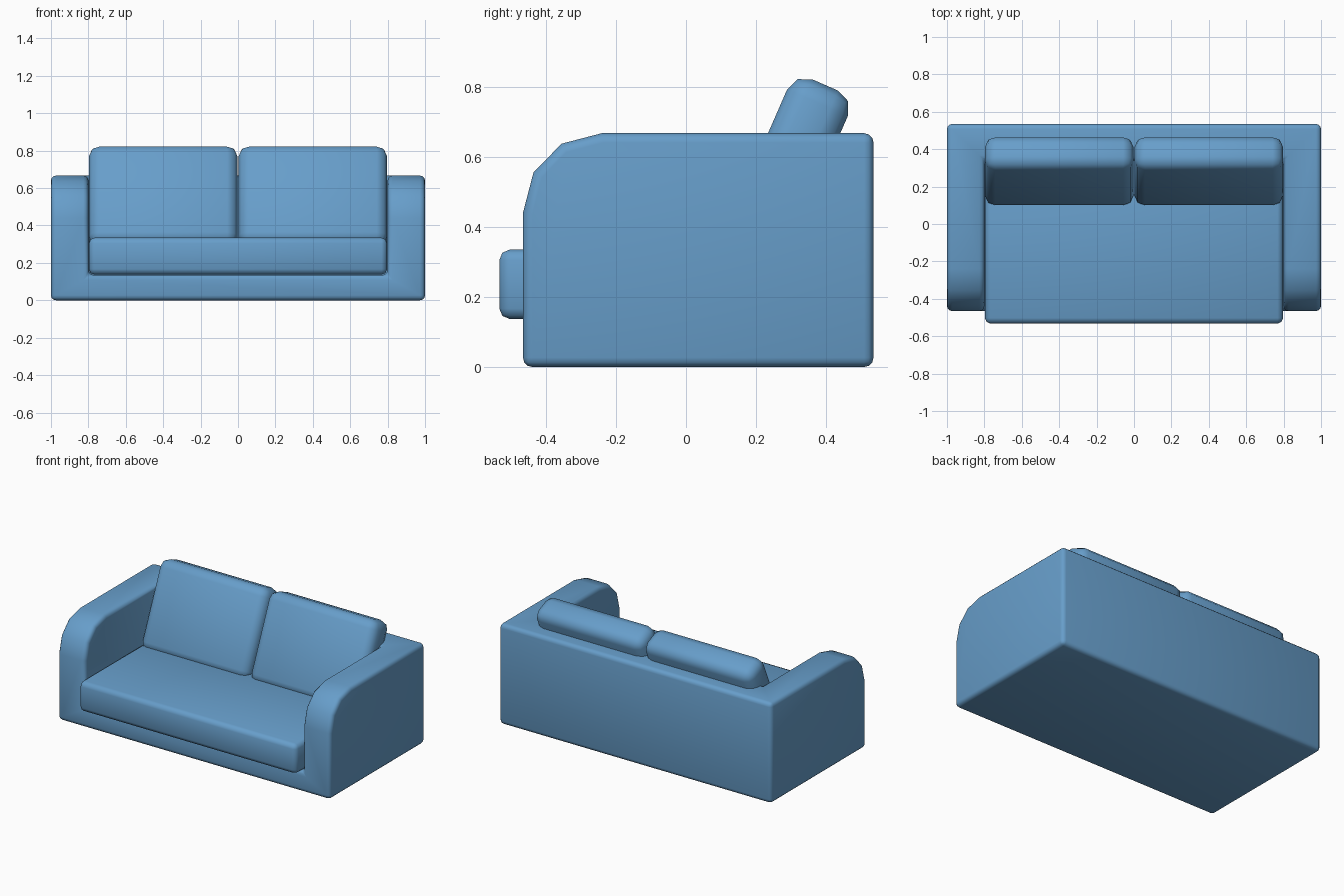
import bpy, bmesh, math

if "Cube" in bpy.data.objects:
    bpy.data.objects.remove(bpy.data.objects["Cube"])

fabric = bpy.data.materials.new("blue fabric")
fabric.diffuse_color = (0.135, 0.34, 0.59, 1)
fabric.use_nodes = True
fabric.node_tree.nodes["Principled BSDF"].inputs["Base Color"].default_value = fabric.diffuse_color


def make_object(name, bm):
    bmesh.ops.recalc_face_normals(bm, faces=bm.faces)
    mesh = bpy.data.meshes.new(name)
    bm.to_mesh(mesh)
    bm.free()
    mesh.materials.append(fabric)
    obj = bpy.data.objects.new(name, mesh)
    bpy.context.collection.objects.link(obj)
    return obj


def box(name, center, size, tilt=0):
    bm = bmesh.new()
    bmesh.ops.create_cube(bm, size=1)
    bmesh.ops.scale(bm, vec=size, verts=bm.verts)
    obj = make_object(name, bm)
    obj.location = center
    obj.rotation_euler.x = math.radians(tilt)
    return obj


def activate(obj):
    bpy.ops.object.select_all(action='DESELECT')
    obj.select_set(True)
    bpy.context.view_layer.objects.active = obj


def soften(obj, width, segments):
    activate(obj)
    mod = obj.modifiers.new("rounded edges", 'BEVEL')
    mod.width = width
    mod.segments = segments
    mod.limit_method = 'ANGLE'
    mod.angle_limit = math.radians(50)
    bpy.ops.object.modifier_apply(modifier=mod.name)
    bpy.ops.object.shade_smooth_by_angle(angle=math.radians(50))


# Frame: arm profile swept across the full width
profile = [(-0.465, 0), (0.535, 0), (0.535, 0.667), (-0.24, 0.667),
           (-0.355, 0.637), (-0.435, 0.555), (-0.465, 0.44)]
bm = bmesh.new()
side = bm.faces.new([bm.verts.new((-1, y, z)) for y, z in profile])
ext = bmesh.ops.extrude_face_region(bm, geom=[side])
bmesh.ops.translate(bm, vec=(2, 0, 0),
                    verts=[g for g in ext["geom"] if isinstance(g, bmesh.types.BMVert)])
frame = make_object("frame", bm)

# Hollow out the seating space between the arms and the back
cutter = box("seat_cutter", (0, -0.33, 0.635), (1.6, 1.34, 1.0))
cutter.hide_render = True
activate(frame)
cut = frame.modifiers.new("seat opening", 'BOOLEAN')
cut.operation = 'DIFFERENCE'
cut.solver = 'EXACT'
cut.object = cutter
bpy.context.view_layer.update()
bpy.ops.object.modifier_apply(modifier=cut.name)
bpy.data.objects.remove(cutter)
soften(frame, 0.027, 3)

# Seat cushion
seat = box("seat_cushion", (0, -0.095, 0.236), (1.594, 0.875, 0.198))
soften(seat, 0.03, 2)

# Two leaning back cushions
for name, sx in (("left_back_cushion", -1), ("right_back_cushion", 1)):
    cushion = box(name, (sx * 0.4, 0.282, 0.541), (0.794, 0.189, 0.575), -23.6)
    soften(cushion, 0.055, 2)
